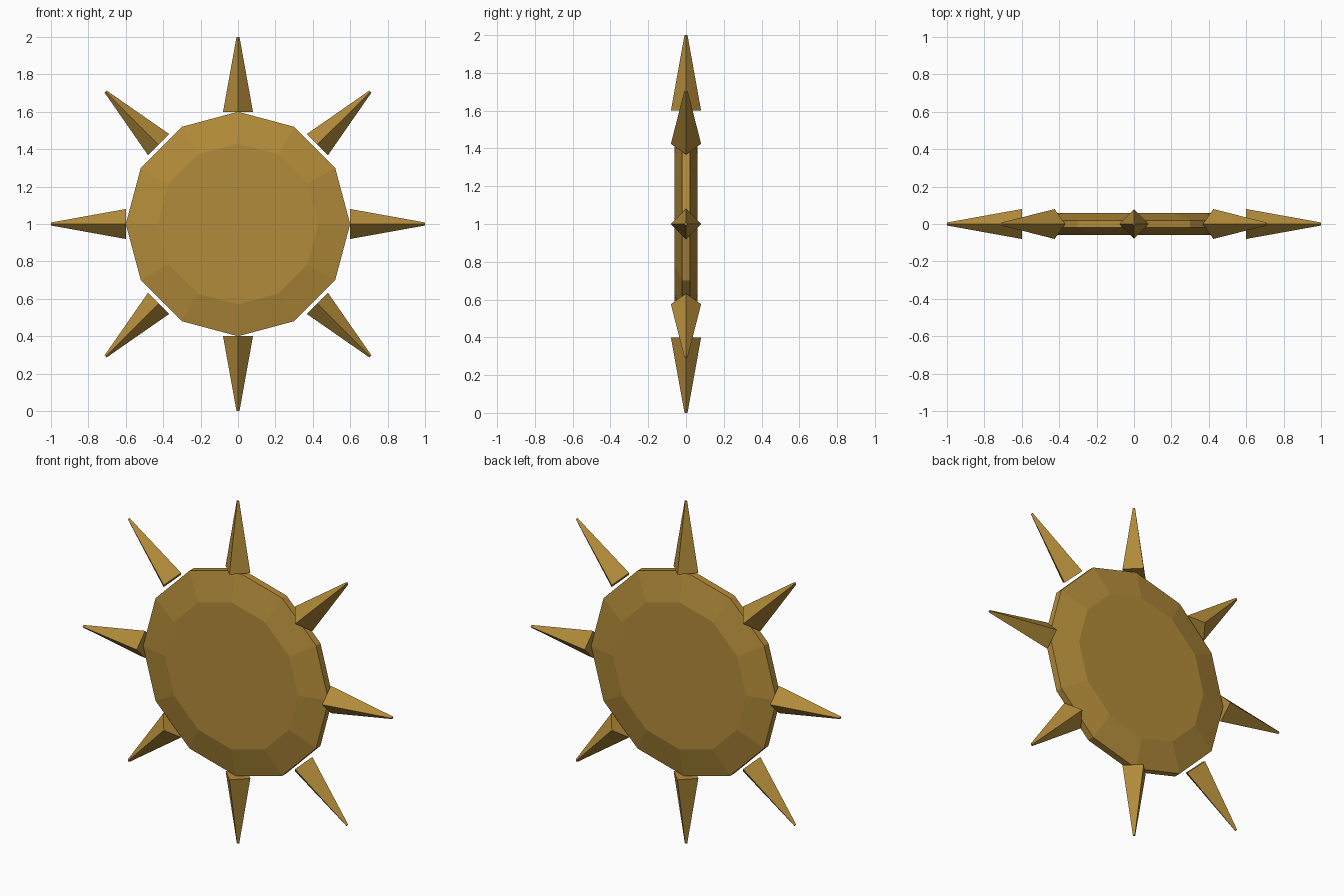
import bpy
import bmesh
from math import cos, sin, pi
from mathutils import Matrix

cube = bpy.data.objects.get("Cube")
if cube:
    bpy.data.objects.remove(cube, do_unlink=True)

gold = bpy.data.materials.new("antique gold")
gold.use_nodes = True
gold.diffuse_color = (0.45, 0.26, 0.042, 1)
gold.node_tree.nodes["Principled BSDF"].inputs["Base Color"].default_value = gold.diffuse_color

CENTRE = Matrix.Translation((0, 0, 1))


def lathe(name, sides, profile, matrix):
    """Loft flat-sided rings of (radius, height) along local z and cap both ends."""
    bm = bmesh.new()
    rings = []
    for radius, height in profile:
        angles = [2 * pi * i / sides for i in range(sides)]
        rings.append([bm.verts.new((radius * cos(a), radius * sin(a), height)) for a in angles])
    for low, high in zip(rings, rings[1:]):
        for i in range(sides):
            j = (i + 1) % sides
            bm.faces.new((low[i], low[j], high[j], high[i]))
    bm.faces.new(rings[0][::-1])
    bm.faces.new(rings[-1])
    bm.transform(matrix)
    bmesh.ops.recalc_face_normals(bm, faces=bm.faces)
    mesh = bpy.data.meshes.new(name)
    bm.to_mesh(mesh)
    bm.free()
    mesh.materials.append(gold)
    obj = bpy.data.objects.new(name, mesh)
    bpy.context.collection.objects.link(obj)
    return obj


# Twelve-sided disc, bevelled on both faces, standing upright
lathe("disc", 12, [(0.43, -0.06), (0.6, -0.02), (0.6, 0.02), (0.43, 0.06)],
      CENTRE @ Matrix.Rotation(pi / 2, 4, "X"))

# Eight four-sided rays around the rim
for i in range(8):
    lathe(f"ray_{i + 1}", 4, [(0.08, 0.6), (0.008, 1.0)],
          CENTRE @ Matrix.Rotation(i * pi / 4, 4, "Y"))
